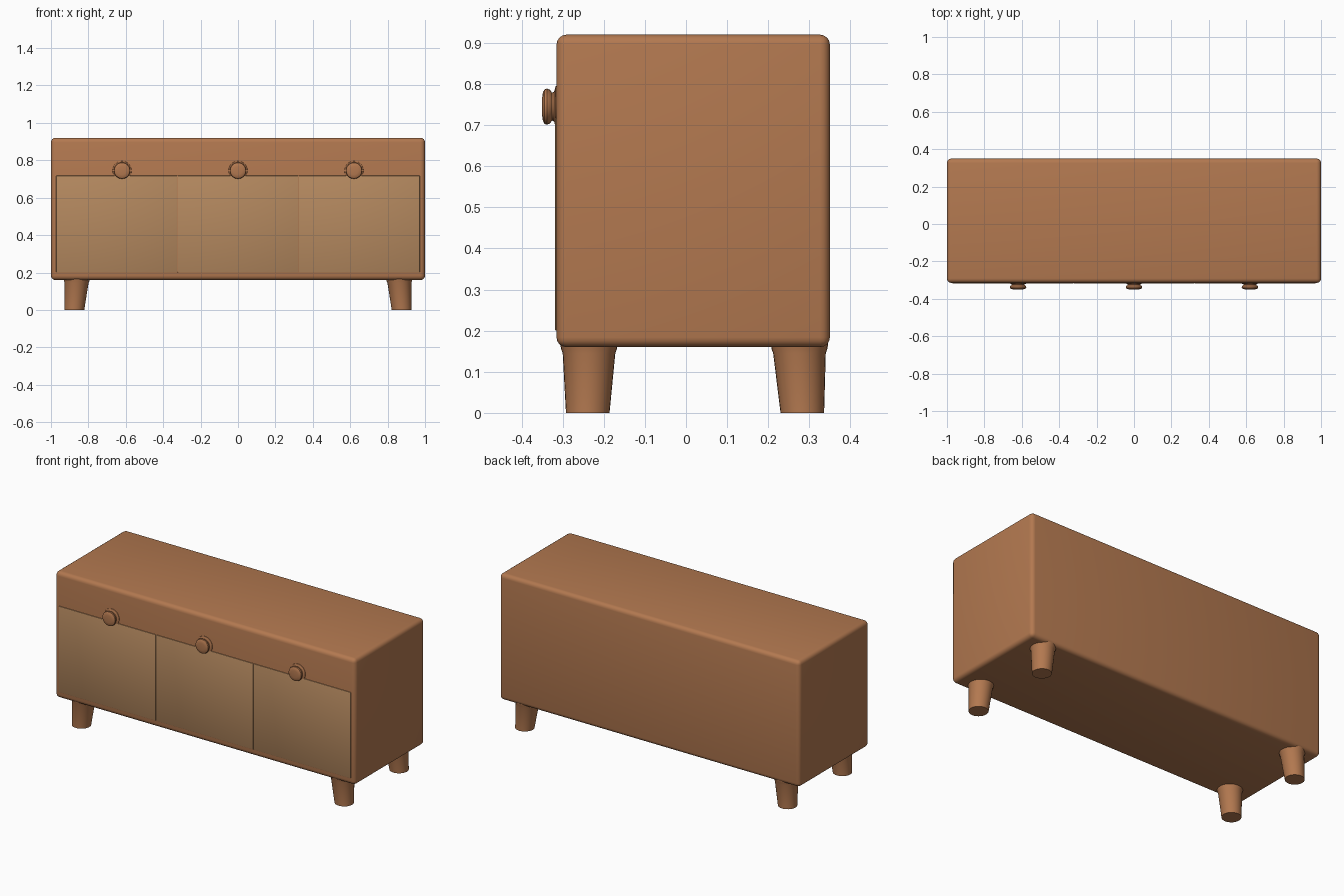
import bpy, bmesh, math
from mathutils import Matrix, Vector

if "Cube" in bpy.data.objects:
    bpy.data.objects.remove(bpy.data.objects["Cube"])


def material(name, color):
    m = bpy.data.materials.new(name)
    m.diffuse_color = color
    m.use_nodes = True
    m.node_tree.nodes["Principled BSDF"].inputs["Base Color"].default_value = m.diffuse_color
    return m


WOOD = material("wood", (0.45, 0.19, 0.08, 1))
PALE = material("pale_wood", (0.46, 0.25, 0.115, 1))


def finish(name, bm, mat):
    bmesh.ops.recalc_face_normals(bm, faces=bm.faces)
    me = bpy.data.meshes.new(name)
    bm.to_mesh(me)
    bm.free()
    me.materials.append(mat)
    ob = bpy.data.objects.new(name, me)
    bpy.context.collection.objects.link(ob)
    bpy.ops.object.select_all(action='DESELECT')
    ob.select_set(True)
    bpy.context.view_layer.objects.active = ob
    bpy.ops.object.shade_smooth_by_angle(angle=math.radians(35))
    return ob


def box(name, lo, hi, bevel, segments, mat):
    lo, hi = Vector(lo), Vector(hi)
    bm = bmesh.new()
    bmesh.ops.create_cube(bm, size=1, matrix=Matrix.Translation((lo + hi) / 2)
                          @ Matrix.Diagonal((*(hi - lo), 1)))
    bmesh.ops.bevel(bm, geom=bm.edges[:], offset=bevel, segments=segments,
                    profile=0.5, affect='EDGES')
    return finish(name, bm, mat)


def loft(name, rings, axis, sides, mat):
    """Capped stack of circles (centre, radius) facing along axis Y or Z."""
    bm = bmesh.new()
    loops = []
    for c, r in rings:
        loop = []
        for i in range(sides):
            a = 2 * math.pi * i / sides
            u, v = r * math.cos(a), r * math.sin(a)
            off = Vector((u, v, 0)) if axis == 'Z' else Vector((u, 0, v))
            loop.append(bm.verts.new(Vector(c) + off))
        loops.append(loop)
    for a, b in zip(loops, loops[1:]):
        for i in range(sides):
            j = (i + 1) % sides
            bm.faces.new((a[i], a[j], b[j], b[i]))
    bm.faces.new(loops[0])
    bm.faces.new(loops[-1])
    return finish(name, bm, mat)


# Rounded cabinet body
box("cabinet_body", (-1, -0.315, 0.16), (1, 0.35, 0.92), 0.024, 4, WOOD)

# Three pale front panels and their knobs
for side, i in (("left", -1), ("middle", 0), ("right", 1)):
    x0, x1 = -0.973 + 0.6487 * (i + 1), -0.973 + 0.6487 * (i + 2)
    box(f"{side}_front_panel", (x0 + 0.001, -0.3185, 0.2),
        (x1 - 0.001, -0.305, 0.718), 0.003, 2, PALE)
    profile = [(-0.305, 0.055), (-0.317, 0.05), (-0.321, 0.036), (-0.326, 0.034),
               (-0.331, 0.041), (-0.338, 0.044), (-0.344, 0.042),
               (-0.348, 0.035), (-0.35, 0.022)]
    loft(f"{side}_knob", [((0.62 * i, y, 0.745), r) for y, r in profile],
         'Y', 24, WOOD)

# Four tapered, slightly splayed legs
for row, top_y, foot_y in (("front", -0.236, -0.239), ("back", 0.276, 0.283)):
    for side, s in (("left", -1), ("right", 1)):
        loft(f"{row}_{side}_leg", [
            ((s * 0.875, foot_y, 0.0), 0.053),
            ((s * 0.863, top_y, 0.145), 0.064),
            ((s * 0.862, top_y, 0.156), 0.068),
            ((s * 0.862, top_y, 0.17), 0.070)], 'Z', 28, WOOD)
